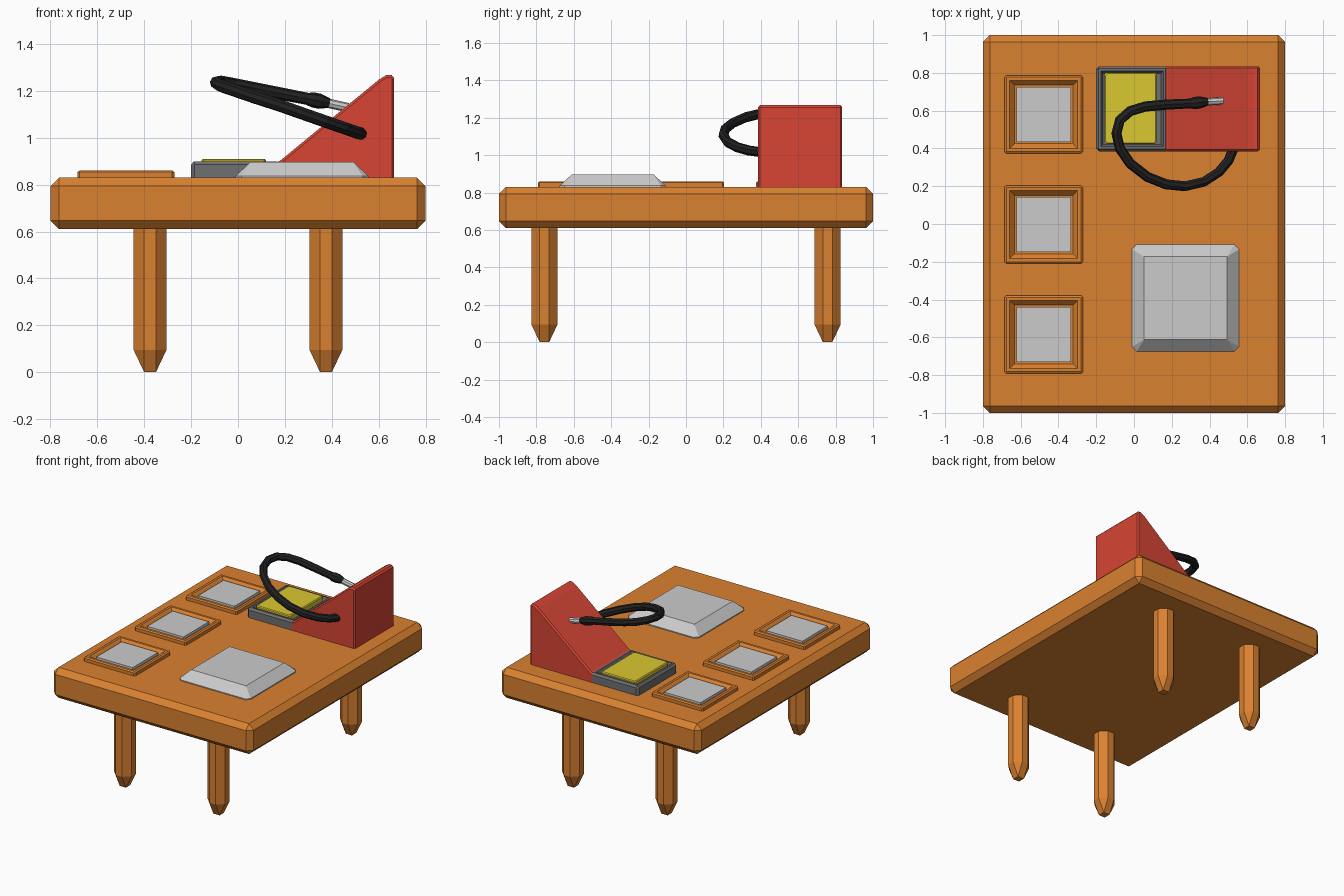
import bpy, bmesh

if "Cube" in bpy.data.objects:
    bpy.data.objects.remove(bpy.data.objects["Cube"])


def material(name, rgb):
    m = bpy.data.materials.new(name)
    m.diffuse_color = (*rgb, 1)
    m.use_nodes = True
    m.node_tree.nodes["Principled BSDF"].inputs["Base Color"].default_value = m.diffuse_color
    return m


ORANGE = material("orange_wood", (0.7, 0.22, 0.03))
RED = material("red_paint", (0.68, 0.06, 0.035))
YELLOW = material("yellow_pad", (0.7, 0.58, 0.03))
DARK = material("dark_grey", (0.16, 0.16, 0.17))
BLACK = material("black_rubber", (0.015, 0.015, 0.015))


def finish(name, bm, mat):
    bmesh.ops.remove_doubles(bm, verts=bm.verts, dist=1e-5)
    bmesh.ops.recalc_face_normals(bm, faces=bm.faces)
    me = bpy.data.meshes.new(name)
    bm.to_mesh(me)
    bm.free()
    ob = bpy.data.objects.new(name, me)
    bpy.context.collection.objects.link(ob)
    if mat:
        me.materials.append(mat)
    return ob


def stack(name, cx, cy, rings, mat=None):
    """Loft rectangular rings (half x, half y, corner chamfer, z)."""
    bm = bmesh.new()
    loops = []
    for hx, hy, c, z in rings:
        pts = [(hx, hy - c), (hx - c, hy), (c - hx, hy), (-hx, hy - c),
               (-hx, c - hy), (c - hx, -hy), (hx - c, -hy), (hx, c - hy)]
        loops.append([bm.verts.new((cx + x, cy + y, z)) for x, y in pts])
    for a, b in zip(loops, loops[1:]):
        for i in range(8):
            j = (i + 1) % 8
            bm.faces.new((a[i], a[j], b[j], b[i]))
    bm.faces.new(loops[0][::-1])
    bm.faces.new(loops[-1])
    return finish(name, bm, mat)


def tube(name, points, depth, mat=None):
    """Eight-sided tube through (x, y, z, radius factor) points."""
    cu = bpy.data.curves.new(name, 'CURVE')
    cu.dimensions = '3D'
    cu.bevel_depth = depth
    cu.bevel_resolution = 2
    cu.use_fill_caps = True
    sp = cu.splines.new('POLY')
    sp.points.add(len(points) - 1)
    for p, (x, y, z, r) in zip(sp.points, points):
        p.co = (x, y, z, 1)
        p.radius = r
    sp.use_smooth = False
    if mat:
        cu.materials.append(mat)
    ob = bpy.data.objects.new(name, cu)
    bpy.context.collection.objects.link(ob)
    bpy.ops.object.select_all(action='DESELECT')
    ob.select_set(True)
    bpy.context.view_layer.objects.active = ob
    bpy.ops.object.convert(target='MESH')


# Chamfered table top
stack("table_top", 0, 0, [(0.763, 0.963, 0, 0.61), (0.8, 1, 0.037, 0.647),
                          (0.8, 1, 0.037, 0.793), (0.763, 0.963, 0, 0.83)], ORANGE)

# Four chamfered legs with tapered feet
for sx in (-1, 1):
    for sy in (-1, 1):
        name = ("front" if sy < 0 else "back") + ("_left_leg" if sx < 0 else "_right_leg")
        stack(name, sx * 0.375, sy * 0.757,
              [(0.025, 0.025, 0, 0), (0.07, 0.07, 0.045, 0.095),
               (0.07, 0.07, 0.045, 0.64)], ORANGE)

# Three trays, each holding a grey pad
for i, y in enumerate((-0.585, -0.003, 0.58), 1):
    stack(f"tray_{i}", -0.478, y,
          [(0.207, 0.207, 0.01, 0.8), (0.207, 0.207, 0.01, 0.853), (0.197, 0.197, 0, 0.86),
           (0.18, 0.18, 0, 0.86), (0.155, 0.155, 0, 0.834)], ORANGE)
    stack(f"tray_pad_{i}", -0.478, y,
          [(0.145, 0.145, 0, 0.82), (0.145, 0.145, 0, 0.853)])

# Large bevelled plate
stack("large_plate", 0.273, -0.392,
      [(0.283, 0.283, 0.025, 0.81), (0.283, 0.283, 0.025, 0.837),
       (0.219, 0.219, 0, 0.897)])

# Device base frame and its yellow pad
stack("pad_frame", -0.01, 0.61,
      [(0.19, 0.225, 0.015, 0.8), (0.19, 0.225, 0.015, 0.885), (0.178, 0.213, 0, 0.899),
       (0.165, 0.2, 0, 0.899), (0.153, 0.188, 0, 0.872)], DARK)
stack("yellow_pad", -0.018, 0.613,
      [(0.138, 0.19, 0.01, 0.86), (0.138, 0.19, 0.01, 0.904), (0.132, 0.184, 0.01, 0.91)], YELLOW)

# Red wedge housing, extruded from its side profile
profile = [(0.145, 0.82), (0.145, 0.885), (0.18, 0.902), (0.6, 1.247),
           (0.632, 1.267), (0.655, 1.267), (0.666, 1.255), (0.666, 0.82)]
bm = bmesh.new()
face = bm.faces.new([bm.verts.new((x, 0.385, z)) for x, z in profile])
ext = bmesh.ops.extrude_face_region(bm, geom=[face])
bmesh.ops.translate(bm, vec=(0, 0.45, 0),
                    verts=[v for v in ext["geom"] if isinstance(v, bmesh.types.BMVert)])
wedge = finish("wedge_housing", bm, RED)
bev = wedge.modifiers.new("edge_chamfer", 'BEVEL')
bev.width = 0.01
bev.segments = 1
bev.limit_method = 'ANGLE'
bev.angle_limit = 1.05

# Looping cable with a thicker collar, and its metal plug
tube("cable", [(0.39, 0.647, 1.147, 0.75), (0.35, 0.644, 1.155, 1.2), (0.32, 0.64, 1.161, 1.2),
               (0.295, 0.638, 1.166, 0.95), (0.17, 0.632, 1.19, 1), (0.06, 0.622, 1.212, 1),
               (-0.02, 0.598, 1.228, 1), (-0.075, 0.55, 1.238, 1), (-0.093, 0.48, 1.235, 1),
               (-0.075, 0.4, 1.222, 1), (-0.02, 0.32, 1.203, 1), (0.07, 0.25, 1.172, 1),
               (0.17, 0.21, 1.14, 1), (0.27, 0.2, 1.105, 1), (0.37, 0.223, 1.07, 1),
               (0.45, 0.275, 1.042, 1), (0.5, 0.335, 1.025, 1), (0.535, 0.42, 1.013, 1)],
     0.027, BLACK)
tube("cable_plug", [(0.37, 0.646, 1.15, 1), (0.47, 0.652, 1.128, 1)], 0.02)
